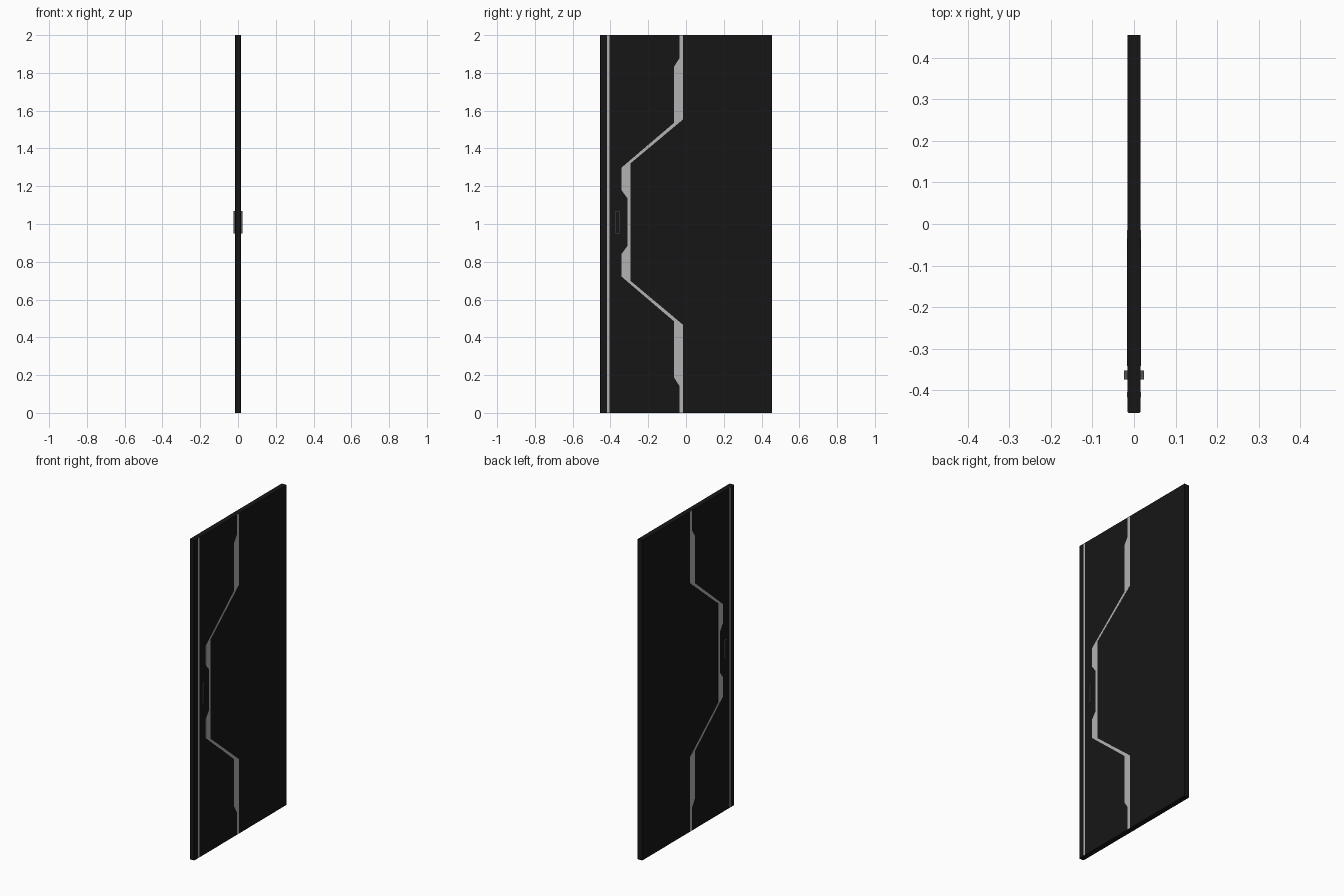
import bpy, bmesh

if "Cube" in bpy.data.objects:
    bpy.data.objects.remove(bpy.data.objects["Cube"])

T = 0.0162      # half thickness of the door leaf
MID = 1.01      # height about which the pattern mirrors


def material(name, rgb):
    m = bpy.data.materials.new(name)
    m.diffuse_color = (*rgb, 1)
    m.use_nodes = True
    m.node_tree.nodes["Principled BSDF"].inputs["Base Color"].default_value = m.diffuse_color
    return m


black = material("black_panel", (0.008, 0.008, 0.008))
silver = material("silver_inlay", (0.45, 0.45, 0.45))
grey = material("dark_trim", (0.09, 0.09, 0.09))


def add_object(name, bm, mat):
    bmesh.ops.recalc_face_normals(bm, faces=bm.faces)
    me = bpy.data.meshes.new(name)
    bm.to_mesh(me)
    bm.free()
    me.materials.append(mat)
    ob = bpy.data.objects.new(name, me)
    bpy.context.collection.objects.link(ob)
    return ob


def box(name, x, y, z, mat, bevel=0):
    bm = bmesh.new()
    bmesh.ops.create_cube(bm, size=1)
    for v in bm.verts:
        v.co = [lo + (c + 0.5) * (hi - lo) for c, (lo, hi) in zip(v.co, (x, y, z))]
    ob = add_object(name, bm, mat)
    if bevel:
        mod = ob.modifiers.new("bevel", "BEVEL")
        mod.width, mod.segments = bevel, 2
    return ob


# door leaf with slightly softened vertical edges on the lock side
bm = bmesh.new()
c = 0.003
section = [(-T, 0.455), (-T, -0.455 + c), (-T + c, -0.455),
           (T - c, -0.455), (T, -0.455 + c), (T, 0.455)]
face = bm.faces.new([bm.verts.new((x, y, 0)) for x, y in section])
ext = bmesh.ops.extrude_face_region(bm, geom=[face])
bmesh.ops.translate(bm, vec=(0, 0, 2),
                    verts=[g for g in ext["geom"] if isinstance(g, bmesh.types.BMVert)])
add_object("door_leaf", bm, black)

# angular inlay: (y, z) outlines of the lower half, mirrored about MID
right = [(-0.015, 0.0), (-0.015, 0.466), (-0.295, 0.70)]
left = [(-0.035, 0.0), (-0.035, 0.143), (-0.064, 0.188), (-0.064, 0.485),
        (-0.342, 0.722), (-0.342, 0.84), (-0.311, 0.883)]


def mirrored(pts):
    return pts + [(y, min(2 * MID - z, 2.0)) for y, z in reversed(pts)]


outline = mirrored(right) + mirrored(left)[::-1]

for side, s in (("right", 1), ("left", -1)):
    # inlays sit almost flush in each face of the door
    x0, x1 = sorted((s * (T - 0.002), s * (T + 0.0005)))
    bm = bmesh.new()
    face = bm.faces.new([bm.verts.new((x0, y, z)) for y, z in outline])
    ext = bmesh.ops.extrude_face_region(bm, geom=[face])
    bmesh.ops.translate(bm, vec=(x1 - x0, 0, 0),
                        verts=[g for g in ext["geom"] if isinstance(g, bmesh.types.BMVert)])
    bmesh.ops.triangulate(bm, faces=[f for f in bm.faces if len(f.verts) > 4])
    add_object(f"angular_inlay_{side}", bm, silver)
    box(f"edge_strip_{side}", (x0, x1), (-0.418, -0.405), (0, 2), silver)

    # small pull plate with a thin trim around its rim
    out = sorted((s * (T - 0.001), s * 0.0225))
    box(f"pull_plate_{side}", out, (-0.371, -0.356), (0.954, 1.066), black)
    rim = sorted((s * (T - 0.001), s * 0.0235))
    w = 0.003
    for i, (y, z) in enumerate([((-0.374, -0.374 + w), (0.95, 1.07)),
                                ((-0.353 - w, -0.353), (0.95, 1.07)),
                                ((-0.374 + w, -0.353 - w), (0.95, 0.95 + w)),
                                ((-0.374 + w, -0.353 - w), (1.07 - w, 1.07))]):
        box(f"pull_trim_{side}_{i + 1}", rim, y, z, grey)
